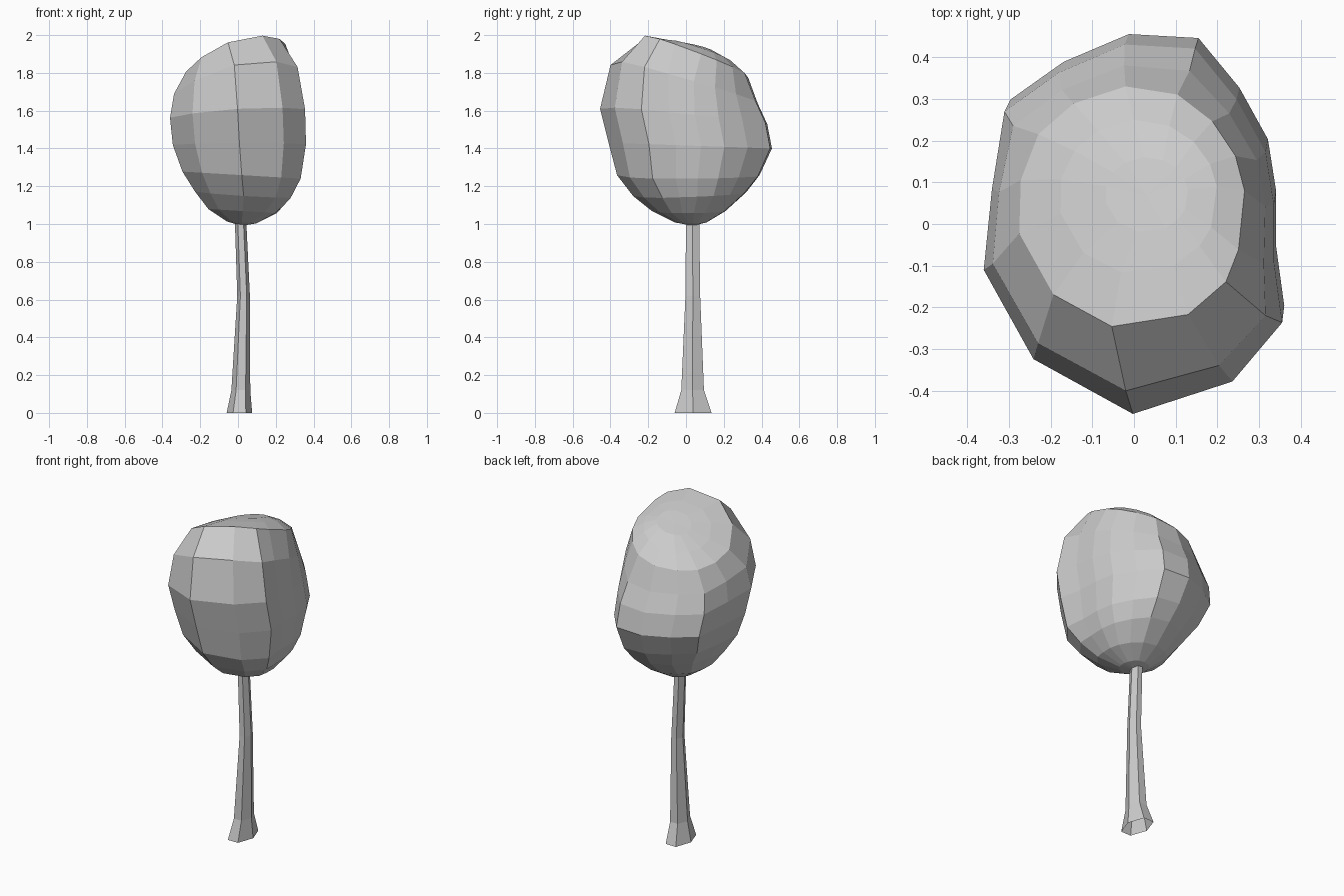
import bpy, bmesh, math

if "Cube" in bpy.data.objects:
    bpy.data.objects.remove(bpy.data.objects["Cube"])


def loft(name, rings, start=None, end=None):
    """Flat-shaded skin through closed rings, with optional pole points."""
    bm = bmesh.new()
    loops = [[bm.verts.new(p) for p in ring] for ring in rings]
    n = len(loops[0])
    for a, b in zip(loops, loops[1:]):
        for i in range(n):
            j = (i + 1) % n
            bm.faces.new((a[i], a[j], b[j], b[i]))
    for pole, loop in ((start, loops[0]), (end, loops[-1])):
        if pole:
            v = bm.verts.new(pole)
            for i in range(n):
                bm.faces.new((v, loop[i], loop[(i + 1) % n]))
    bmesh.ops.recalc_face_normals(bm, faces=bm.faces[:])
    mesh = bpy.data.meshes.new(name)
    bm.to_mesh(mesh)
    bm.free()
    obj = bpy.data.objects.new(name, mesh)
    bpy.context.collection.objects.link(obj)
    return obj


def fit(u, lo, hi):
    return (lo + hi) / 2 + u * (hi - lo) / 2


# Crown: angular plan outline, blended to an ellipse toward both poles
plan = [(-.36, -.10), (-.24, -.32), (0, -.455), (.24, -.375), (.36, -.23),
        (.34, -.08), (.34, .06), (.32, .19), (.25, .32), (.15, .445),
        (-.02, .455), (-.18, .385), (-.31, .29), (-.34, .10)]
# x min, x max, y min, y max, front z, back z, plan weight
levels = [(-.07, .13, -.02, .16, 1.945, 1.90, 0),
          (-.18, .20, -.12, .25, 1.965, 1.85, 0),
          (-.28, .27, -.25, .33, 1.985, 1.78, .2),
          (-.34, .33, -.40, .38, 1.85, 1.64, .8),
          (-.36, .355, -.455, .43, 1.61, 1.53, 1),
          (-.345, .36, -.41, .455, 1.43, 1.40, 1),
          (-.295, .335, -.365, .39, 1.26, 1.26, .9),
          (-.23, .29, -.28, .32, 1.15, 1.17, .6),
          (-.16, .21, -.18, .21, 1.07, 1.07, .3),
          (-.06, .10, -.06, .11, 1.01, 1.01, 0)]
crown = []
for x0, x1, y0, y1, zf, zb, w in levels:
    ring = []
    for px, py in plan:
        ux, uy = px / .36, py / .455
        r = w * math.hypot(ux, uy) + 1 - w
        a = math.atan2(uy, ux)
        if zf > 1.7 and uy < 0 and ux > -.1:
            a -= .22 * (1 - w)          # front columns twist toward the top
        ux, uy = r * math.cos(a), r * math.sin(a)
        x, y = fit(ux, x0, x1), fit(uy, y0, y1)
        z = fit(uy, zf, zb)
        # Lean and round off the top, peak at the front right
        top = min(1, max(0, (z - 1.6) / .35))
        z += .35 * x * max(0, z - 1.45) - .4 * top * (x - .12) ** 2
        if z < 1.35:
            z -= .06 * x
        ring.append((x, y, z))
    crown.append(ring)
loft("crown", crown, (.03, .07, 1.925), (.02, .035, .99))

# Trunk: six-sided, flared at the foot, slightly bent
trunk = []
for z, x0, x1, y0, y1 in [(0, -.06, .075, -.06, .135),
                          (.12, -.035, .065, -.025, .095),
                          (.62, -.004, .063, -.003, .075),
                          (1.03, -.017, .043, 0, .07)]:
    trunk.append([(fit(math.cos(i * math.pi / 3), x0, x1),
                   fit(math.sin(i * math.pi / 3) / math.sin(math.pi / 3), y0, y1), z)
                  for i in range(6)])
loft("trunk", trunk)
